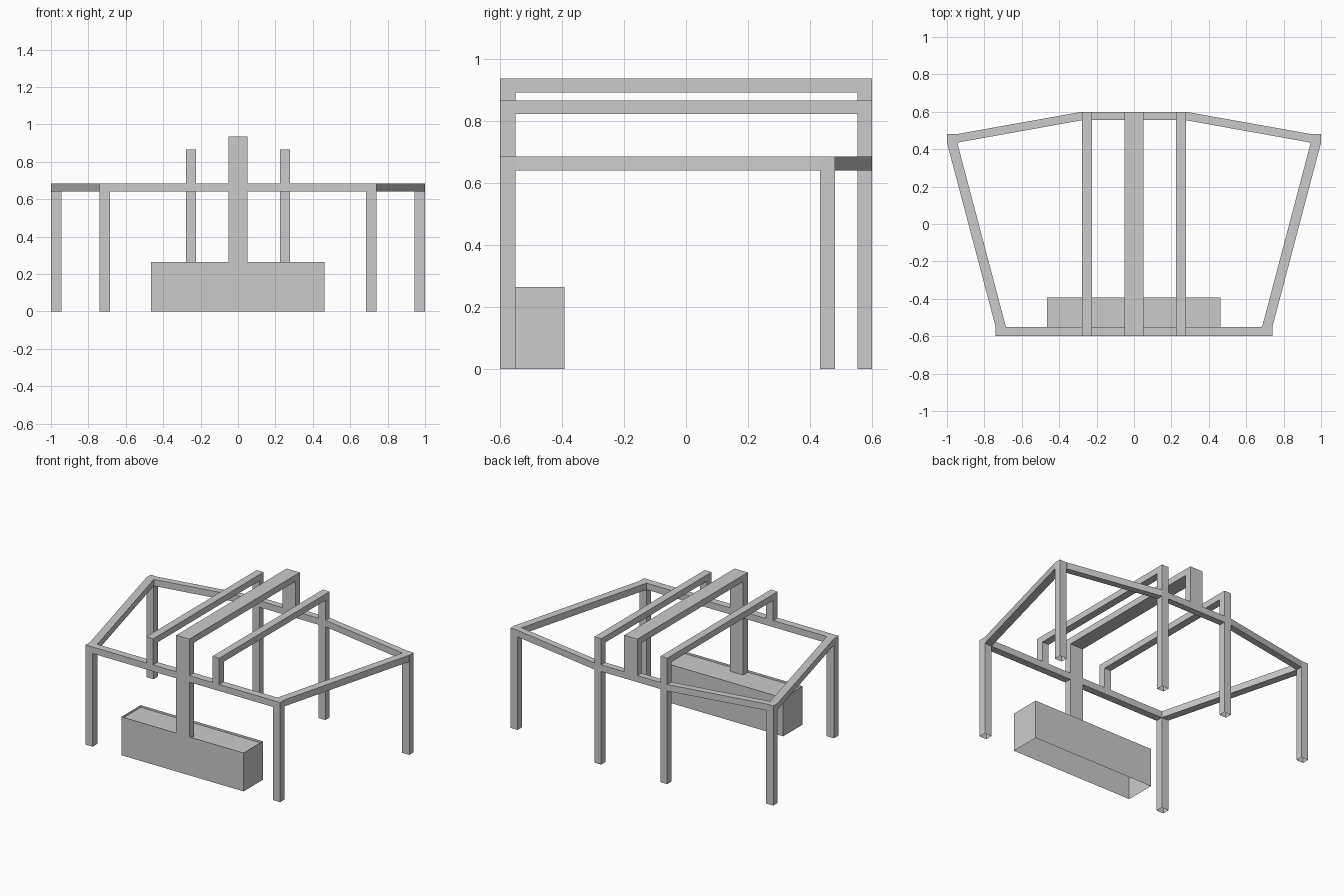
import bpy, bmesh

if "Cube" in bpy.data.objects:
    bpy.data.objects.remove(bpy.data.objects["Cube"])

FRAME_Z0, FRAME_Z1 = 0.64, 0.685
T = 0.05  # timber thickness


def prism(name, pts, z0, z1, top=True, bottom=True):
    """Extrude a plan outline between two heights, ends optional."""
    bm = bmesh.new()
    lo = [bm.verts.new((x, y, z0)) for x, y in pts]
    hi = [bm.verts.new((x, y, z1)) for x, y in pts]
    n = len(pts)
    for i in range(n):
        j = (i + 1) % n
        bm.faces.new((lo[i], lo[j], hi[j], hi[i]))
    if top:
        bm.faces.new(hi)
    if bottom:
        bm.faces.new(lo[::-1])
    bmesh.ops.recalc_face_normals(bm, faces=bm.faces)
    me = bpy.data.meshes.new(name)
    bm.to_mesh(me)
    bm.free()
    ob = bpy.data.objects.new(name, me)
    bpy.context.collection.objects.link(ob)
    return ob


def rect(x0, x1, y0, y1):
    return [(x0, y0), (x1, y0), (x1, y1), (x0, y1)]


def pair(name, pts, z0, z1, **kw):
    """A right-hand part and its mirror image on the left."""
    prism("right_" + name, pts, z0, z1, **kw)
    prism("left_" + name, [(-x, y) for x, y in pts][::-1], z0, z1, **kw)


# Legs (hollow, open underneath)
pair("front_leg", rect(0.685, 0.74, -0.6, -0.55), 0, FRAME_Z1, bottom=False)
pair("side_leg", rect(0.945, 1.0, 0.432, 0.48), 0, FRAME_Z1, bottom=False)
pair("back_leg", rect(0.225, 0.277, 0.553, 0.6), 0, 0.822, bottom=False)

# Horizontal perimeter frame
pair("front_beam", rect(0.05, 0.685, -0.6, -0.55), FRAME_Z0, FRAME_Z1)
pair("side_beam", [(0.685, -0.55), (0.74, -0.55), (1.0, 0.435), (0.945, 0.435)],
     FRAME_Z0, FRAME_Z1)
pair("angled_back_beam", [(0.277, 0.555), (0.945, 0.435), (0.945, 0.481), (0.277, 0.6)],
     FRAME_Z0, FRAME_Z1)
prism("back_beam", rect(-0.225, 0.225, 0.555, 0.6), FRAME_Z0, FRAME_Z1)

# Raised side rails
pair("rail", rect(0.225, 0.277, -0.6, 0.6), 0.822, 0.865)
pair("rail_front_post", rect(0.225, 0.277, -0.6, -0.55), FRAME_Z1, 0.822)

# Central ridge, wide and tallest
prism("ridge_beam", rect(-0.05, 0.05, -0.6, 0.6), 0.892, 0.936)
prism("ridge_front_post", rect(-0.05, 0.05, -0.6, -0.55), 0.25, 0.892)
prism("ridge_back_post", rect(-0.05, 0.05, 0.553, 0.6), FRAME_Z1, 0.892)

# Planter box: thin walls, open underneath, slightly recessed top surface
box = rect(-0.465, 0.463, -0.6, -0.392)
prism("planter_walls", box, 0, 0.265, top=False, bottom=False)
bm = bmesh.new()
bm.faces.new([bm.verts.new((x, y, 0.25)) for x, y in box])
me = bpy.data.meshes.new("planter_fill")
bm.to_mesh(me)
bm.free()
bpy.context.collection.objects.link(bpy.data.objects.new("planter_fill", me))
